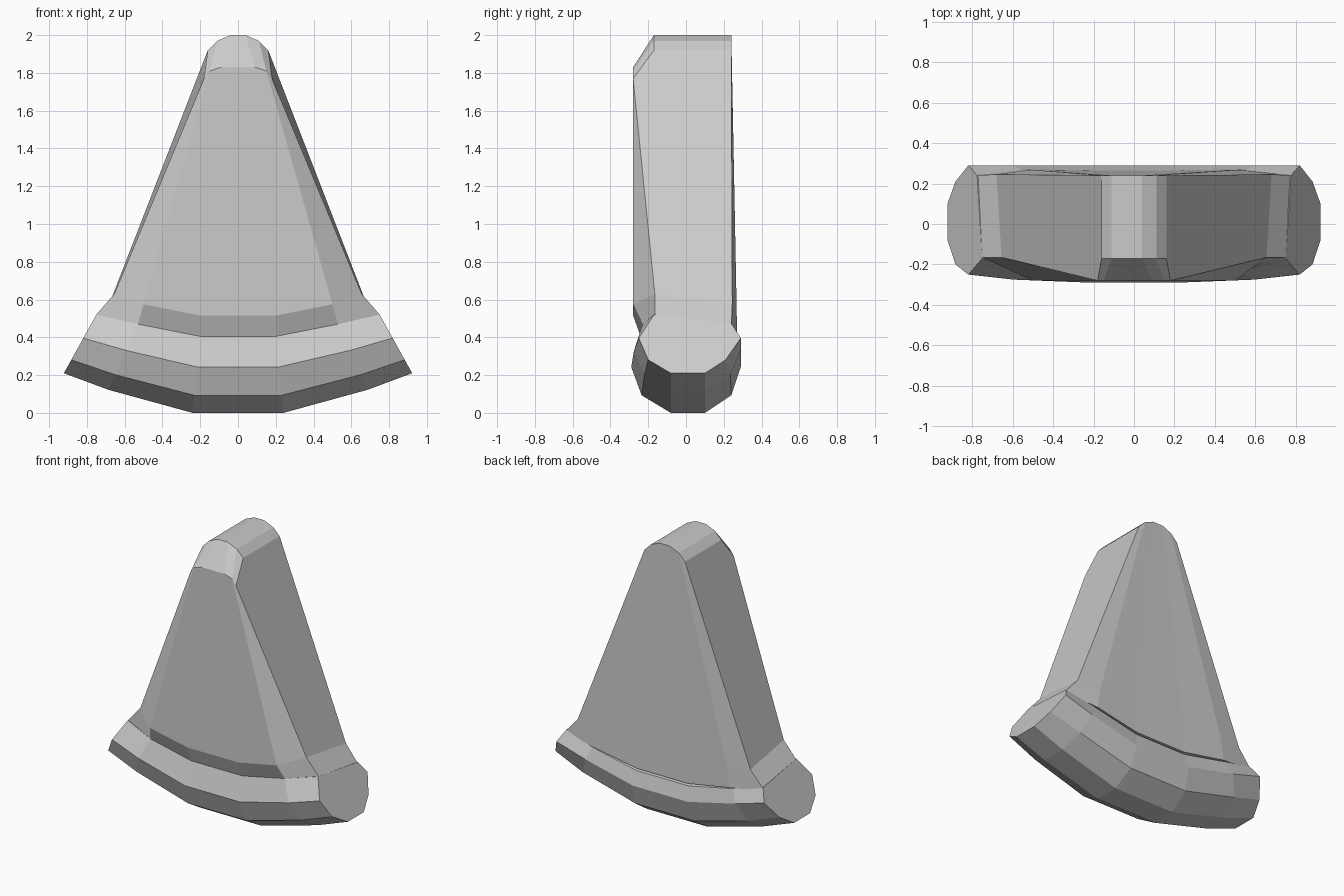
import bpy, bmesh

if "Cube" in bpy.data.objects:
    bpy.data.objects.remove(bpy.data.objects["Cube"])


def loft(name, rows, caps):
    """Skin a closed loop of rows; each row is a right half, mirrored to the left."""
    bm = bmesh.new()
    grid = []
    for row in rows:
        full = [(-x, y, z) for x, y, z in reversed(row)] + list(row)
        grid.append([bm.verts.new(p) for p in full])
    n = len(grid)
    for i in range(n):
        a, b = grid[i], grid[(i + 1) % n]
        for j in range(len(a) - 1):
            bm.faces.new((a[j], a[j + 1], b[j + 1], b[j]))
    for cap in caps:
        for end in (0, -1):
            bm.faces.new([grid[i][end] for i in cap])
    bmesh.ops.recalc_face_normals(bm, faces=bm.faces)
    mesh = bpy.data.meshes.new(name)
    bm.to_mesh(mesh)
    bm.free()
    obj = bpy.data.objects.new(name, mesh)
    bpy.context.collection.objects.link(obj)
    return obj


# Tapered wedge with rounded tip, chamfered front and flared lower corners
tip = [(.04, 2.0), (.11, 1.97), (.16, 1.92)]
wedge_rows = [
    [(.20, -.24, .405), (.53, -.23, .47), (.75, -.165, .52)],    # under the front lip
    [(.20, -.28, .515), (.50, -.28, .575), (.655, -.165, .63)],  # front lip
    [(.09, -.28, 1.83), (.15, -.28, 1.81), (.18, -.28, 1.77)],   # front top
    [(x, -.17, z) for x, z in tip],
    [(x, .24, z) for x, z in tip],
    [(.20, .262, .50), (.51, .268, .56), (.68, .245, .58)],      # back lower
    [(.20, .265, .36), (.53, .27, .42), (.785, .24, .455)],      # back at crust
]
loft("wedge", wedge_rows, [(1, 2, 3, 4, 5), (0, 1, 5, 6)])

# Curved faceted crust: stations run from the outer rim to the inner rim
outer = [(.24, 0), (.685, .122), (.922, .21)]
inner = [(.20, .405), (.53, .47), (.75, .52)]
# Profile: radial position, then depth at the middle, shoulder and end stations
profile = [
    (0, -.08, -.08, -.08), (.23, -.235, -.22, -.20),
    (.6, -.29, -.275, -.25), (1, -.24, -.23, -.17),
    (.85, .265, .265, .24), (.6, .29, .29, .29),
    (.23, .24, .235, .21), (0, .10, .10, .10),
]
crust_rows = []
for t, *depths in profile:
    crust_rows.append([(ox + (ix - ox) * t, y, oz + (iz - oz) * t)
                       for (ox, oz), (ix, iz), y in zip(outer, inner, depths)])
loft("crust", crust_rows, [range(len(profile))])
